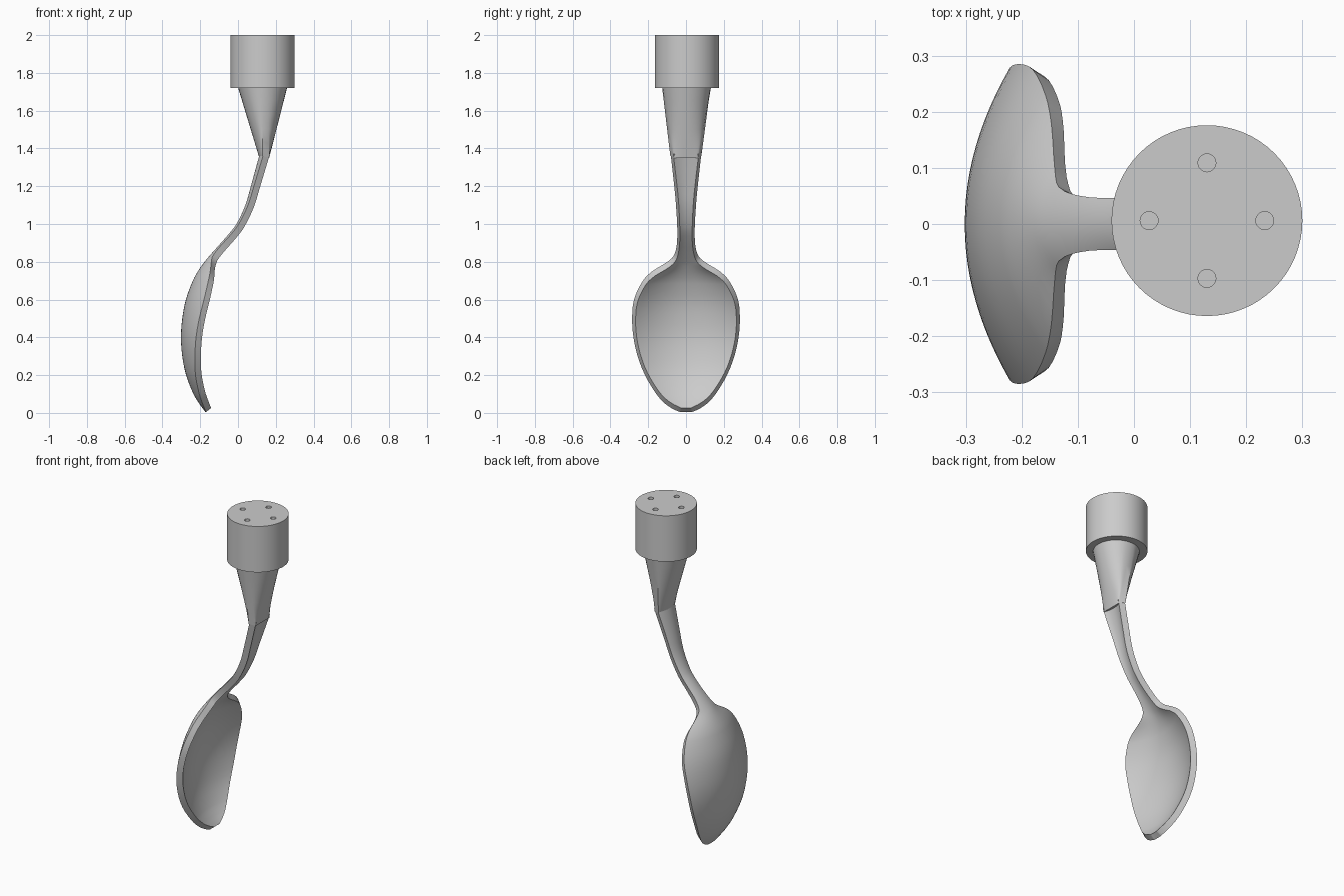
import bpy, bmesh, math
from mathutils import Vector

if "Cube" in bpy.data.objects:
    bpy.data.objects.remove(bpy.data.objects["Cube"], do_unlink=True)

GREY = (0.6, 0.6, 0.6, 1)
metal = bpy.data.materials.new("plain grey")
metal.use_nodes = True
metal.diffuse_color = GREY
metal.node_tree.nodes["Principled BSDF"].inputs["Base Color"].default_value = GREY

CENTRE_X, CENTRE_Y = 0.13, 0.006
COLLAR_Z = 1.72


def make_object(name, bm):
    bmesh.ops.recalc_face_normals(bm, faces=bm.faces)
    mesh = bpy.data.meshes.new(name)
    bm.to_mesh(mesh)
    bm.free()
    obj = bpy.data.objects.new(name, mesh)
    bpy.context.collection.objects.link(obj)
    mesh.materials.append(metal)
    return obj


def activate(obj):
    bpy.ops.object.select_all(action='DESELECT')
    obj.select_set(True)
    bpy.context.view_layer.objects.active = obj


def smooth(obj):
    activate(obj)
    bpy.ops.object.shade_smooth_by_angle(angle=math.radians(32))


def bridge_rows(bm, rows, closed=False):
    for a, b in zip(rows, rows[1:]):
        count = len(a)
        for i in range(count if closed else count - 1):
            j = (i + 1) % count
            bm.faces.new((a[i], a[j], b[j], b[i]))


def hermite(stations, steps):
    """Smooth curve through stations, with the first value as parameter."""
    def slope(i):
        lo, hi = stations[max(i - 1, 0)], stations[min(i + 1, len(stations) - 1)]
        return (hi - lo) / (hi[0] - lo[0])
    out = []
    for i in range(len(stations) - 1):
        p, q = stations[i], stations[i + 1]
        h = q[0] - p[0]
        for k in range(steps):
            t = k / steps
            out.append(p * (2*t**3 - 3*t**2 + 1) + q * (3*t**2 - 2*t**3)
                       + slope(i) * h * (t**3 - 2*t**2 + t)
                       + slope(i + 1) * h * (t**3 - t**2))
    return out + [stations[-1]]


# Bowl and handle: height, half width, spine x, edge x
stations = [Vector(s) for s in (
    (0.004, 0.03, -0.172, -0.170), (0.02, 0.068, -0.184, -0.176),
    (0.05, 0.112, -0.206, -0.188), (0.1, 0.157, -0.236, -0.205),
    (0.2, 0.217, -0.275, -0.225), (0.3, 0.256, -0.295, -0.228),
    (0.4, 0.278, -0.302, -0.222), (0.5, 0.285, -0.295, -0.205),
    (0.6, 0.275, -0.276, -0.180), (0.7, 0.228, -0.239, -0.157),
    (0.75, 0.178, -0.212, -0.147), (0.8, 0.098, -0.177, -0.141),
    (0.83, 0.066, -0.152, -0.134), (0.88, 0.05, -0.108, -0.096),
    (0.94, 0.046, -0.055, -0.042), (1.0, 0.047, -0.008, 0.004),
    (1.1, 0.053, 0.039, 0.053), (1.2, 0.062, 0.068, 0.084),
    (1.36, 0.08, 0.112, 0.132), (1.38, 0.081, 0.118, 0.138))]
COLS = 24
bm = bmesh.new()
rows = []
for z, w, spine, edge in hermite(stations, 3):
    row = []
    for i in range(COLS + 1):
        s = 2 * i / COLS - 1
        row.append(bm.verts.new((spine + (edge - spine) * s * s, w * s, z)))
    rows.append(row)
bridge_rows(bm, rows)
spoon = make_object("bowl_and_handle", bm)
# Thicken towards +x, the hollow side
facing = sum(p.normal.x * p.area for p in spoon.data.polygons)
shell = spoon.modifiers.new("thickness", 'SOLIDIFY')
shell.thickness = 0.036
shell.offset = 1 if facing > 0 else -1
activate(spoon)
bpy.ops.object.modifier_apply(modifier=shell.name)
smooth(spoon)

# Socket: blends the strip section of the handle into a round end
bm = bmesh.new()
rows = []
HALF = 16
for t in (0, 0.2, 0.4, 0.6, 0.8, 1):
    ring = []
    for side in (-1, 1):
        for i in range(HALF):
            a = math.pi * i / HALF
            s = -math.cos(a) * -side
            if side < 0:
                strip = Vector((0.11 + 0.02 * s * s, 0.083 * s, 1.36))
            else:
                strip = Vector((0.165, 0.066 * s, 1.35))
            end = Vector((CENTRE_X + side * 0.132 * math.sin(a),
                          CENTRE_Y * 0.5 + 0.13 * s, COLLAR_Z + 0.01))
            ring.append(bm.verts.new(strip.lerp(end, t)))
    rows.append(ring)
bridge_rows(bm, rows, closed=True)
for ring in (rows[0], rows[-1]):
    bm.faces.new(ring)
smooth(make_object("handle_socket", bm))


def add_cylinder(bm, x, y, low, high, radius, sides):
    made = bmesh.ops.create_cone(bm, cap_ends=True, segments=sides, radius1=radius,
                                 radius2=radius, depth=high - low)
    bmesh.ops.translate(bm, verts=made["verts"], vec=(x, y, (low + high) / 2))


# Collar with four blind holes in its top
bm = bmesh.new()
add_cylinder(bm, CENTRE_X, CENTRE_Y, COLLAR_Z, 2, 0.17, 64)
collar = make_object("collar", bm)
bm = bmesh.new()
for k in range(4):
    a = k * math.pi / 2
    add_cylinder(bm, CENTRE_X + 0.103 * math.cos(a), CENTRE_Y + 0.103 * math.sin(a),
                 1.9, 2.1, 0.016, 20)
cutter = make_object("hole_cutter", bm)
cutter.hide_render = True
cut = collar.modifiers.new("holes", 'BOOLEAN')
cut.operation = 'DIFFERENCE'
cut.solver = 'EXACT'
cut.object = cutter
activate(collar)
bpy.ops.object.modifier_apply(modifier=cut.name)
bpy.data.objects.remove(cutter, do_unlink=True)
smooth(collar)
